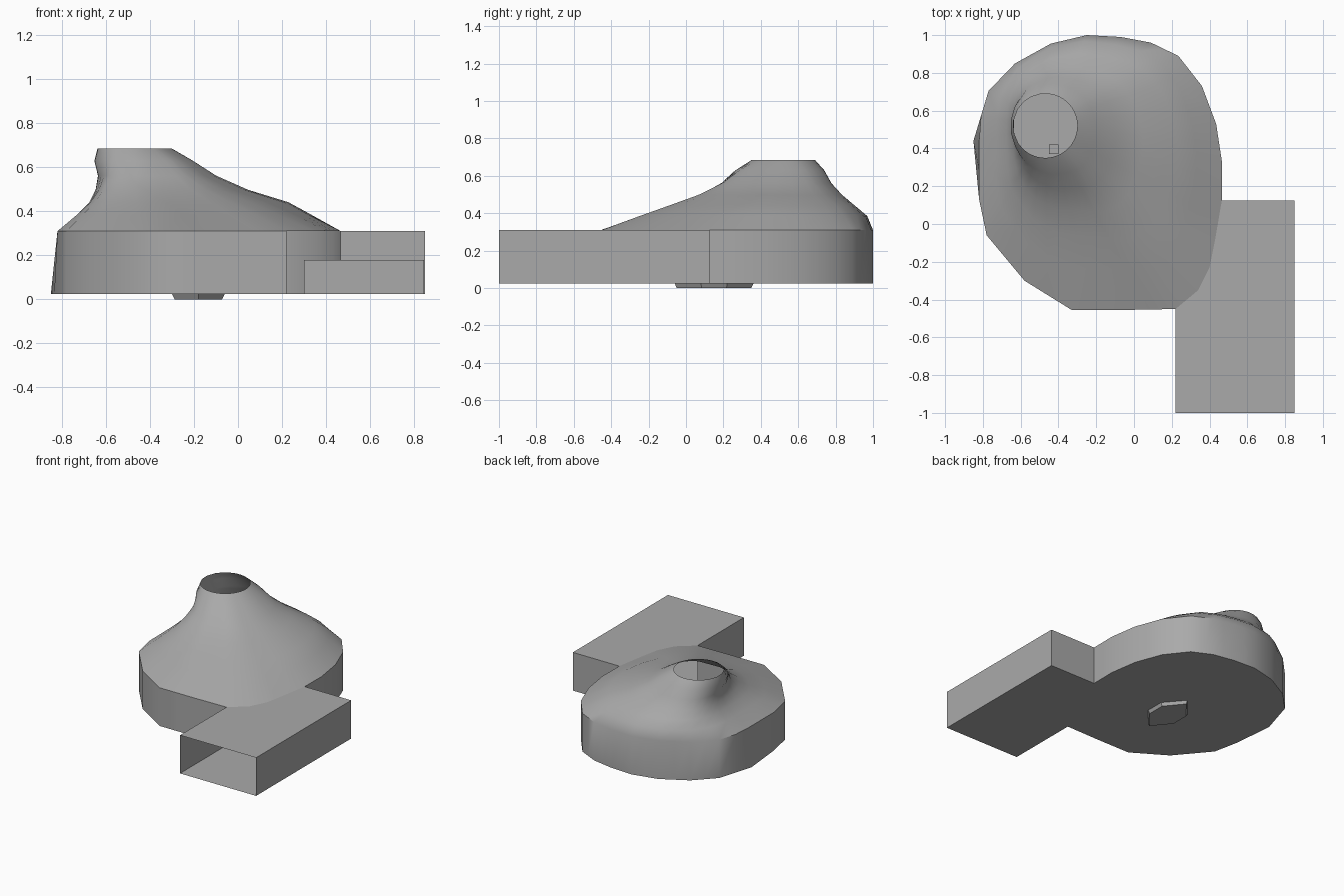
import bpy
import bmesh
import math
from mathutils import Vector

cube = bpy.data.objects.get("Cube")
if cube:
    bpy.data.objects.remove(cube, do_unlink=True)

grey = bpy.data.materials.new("plain grey")
grey.use_nodes = True
colour = (0.40, 0.40, 0.40, 1)
grey.diffuse_color = colour
grey.node_tree.nodes["Principled BSDF"].inputs["Base Color"].default_value = colour

FLOOR, RIM, TOP = 0.024, 0.31, 0.685
DUCT_L, DUCT_R, DUCT_BACK = 0.22, 0.85, 0.125


def finish(name, bm, smooth=None):
    mesh = bpy.data.meshes.new(name)
    bm.to_mesh(mesh)
    bm.free()
    mesh.materials.append(grey)
    obj = bpy.data.objects.new(name, mesh)
    bpy.context.collection.objects.link(obj)
    if smooth:
        bpy.ops.object.select_all(action='DESELECT')
        bpy.context.view_layer.objects.active = obj
        obj.select_set(True)
        bpy.ops.object.shade_smooth_by_angle(angle=math.radians(smooth))
    return obj


def flat(bm, points, z):
    return bm.faces.new([bm.verts.new((p[0], p[1], z)) for p in points])


def box(name, lo, hi):
    bm = bmesh.new()
    bmesh.ops.create_cube(bm, size=1)
    for v in bm.verts:
        v.co = [(a + b) / 2 + c * (b - a) for a, b, c in zip(lo, hi, v.co)]
    finish(name, bm)


# Scroll outline, counterclockwise from the duct's back corner to its left wall
closed = [(0.465, 0.125), (0.467, 0.32), (0.435, 0.53), (0.36, 0.73),
          (0.235, 0.89), (0.09, 0.96), (-0.07, 0.99), (-0.25, 1.0),
          (-0.44, 0.955), (-0.63, 0.85), (-0.77, 0.705), (-0.85, 0.44),
          (-0.82, 0.13), (-0.78, -0.06), (-0.58, -0.3), (-0.33, -0.455),
          (-0.05, -0.455), (DUCT_L, -0.45)]
mouth = [(0.34, -0.35), (0.40, -0.23), (0.43, -0.08)]


def halve(points):
    out = []
    for a, b in zip(points, points[1:]):
        out += [a, ((a[0] + b[0]) / 2, (a[1] + b[1]) / 2)]
    return out + [points[-1]]


wall = halve(closed)
opening = halve([closed[-1]] + mouth + [closed[0]])
outline = wall + opening[1:-1]


def rim_point(p):
    return Vector((max(p[0], -0.82), p[1]))


# Dome lofted from rim to offset inlet, spread varying with direction
height = [1, 0.85, 0.67, 0.5, 0.35, 0.2, 0]
spread = {"front": [0, 0.11, 0.2, 0.34, 0.5, 0.72, 1],
          "right": [0, 0.13, 0.27, 0.46, 0.7, 0.83, 1],
          "left": [0, 0.08, -0.02, 0.04, 0.2, 0.5, 1],
          "back": [0, 0.19, 0.32, 0.5, 0.7, 0.92, 1]}
inlet = Vector((-0.47, 0.52))
bm = bmesh.new()
rings = []
for k, h in enumerate(height):
    ring = []
    for p in outline:
        rim = rim_point(p)
        d = (rim - inlet).normalized()
        start = inlet + d * 0.17
        sx = spread["right" if d.x > 0 else "left"][k]
        sy = spread["back" if d.y > 0 else "front"][k]
        xy = start.lerp(rim, sx * d.x ** 2 + sy * d.y ** 2)
        ring.append(bm.verts.new((xy.x, xy.y, RIM + h * (TOP - RIM))))
    rings.append(ring)
n = len(outline)
for upper, lower in zip(rings, rings[1:]):
    for i in range(n):
        j = (i + 1) % n
        bm.faces.new((lower[i], lower[j], upper[j], upper[i]))

# Side wall of the scroll, left open at the duct mouth
base = [bm.verts.new((p[0], p[1], FLOOR)) for p in wall]
for i in range(len(wall) - 1):
    bm.faces.new((base[i], base[i + 1], rings[-1][i + 1], rings[-1][i]))
finish("scroll_housing", bm, 40)

# Floor shared by scroll and duct
corners = [(DUCT_L, -1), (DUCT_R, -1), (DUCT_R, DUCT_BACK)]
bm = bmesh.new()
flat(bm, wall + corners, FLOOR).normal_flip()
finish("floor_plate", bm)

# Duct roof and three walls, open at the front
bm = bmesh.new()
flat(bm, corners + opening[::-1], RIM)
path = [closed[0], corners[2], corners[1]]
for a, b in [(path[1], path[0]), (path[2], path[1]), (closed[-1], corners[0])]:
    bm.faces.new([bm.verts.new((p[0], p[1], z)) for p, z in
                  [(a, FLOOR), (b, FLOOR), (b, RIM), (a, RIM)]])
finish("outlet_duct", bm)

# Inner step at the back of the duct and small post under the inlet
box("duct_step", (0.30, 0.10, FLOOR), (DUCT_R - 0.005, 0.12, 0.18))
box("inner_post", (-0.45, 0.37, FLOOR), (-0.40, 0.42, 0.07))

# Tapered six-sided boss under the floor
boss = [(-0.18, 0.36), (-0.30, 0.22), (-0.30, 0.08),
        (-0.18, -0.06), (-0.06, 0.08), (-0.06, 0.22)]
bm = bmesh.new()
foot = flat(bm, [(-0.18 + (x + 0.18) * 0.9, 0.15 + (y - 0.15) * 0.95)
                 for x, y in boss], 0)
cap = flat(bm, boss, FLOOR)
low, high = list(foot.verts), list(cap.verts)
for i in range(6):
    j = (i + 1) % 6
    bm.faces.new((low[i], low[j], high[j], high[i]))
foot.normal_flip()
finish("bottom_boss", bm)
